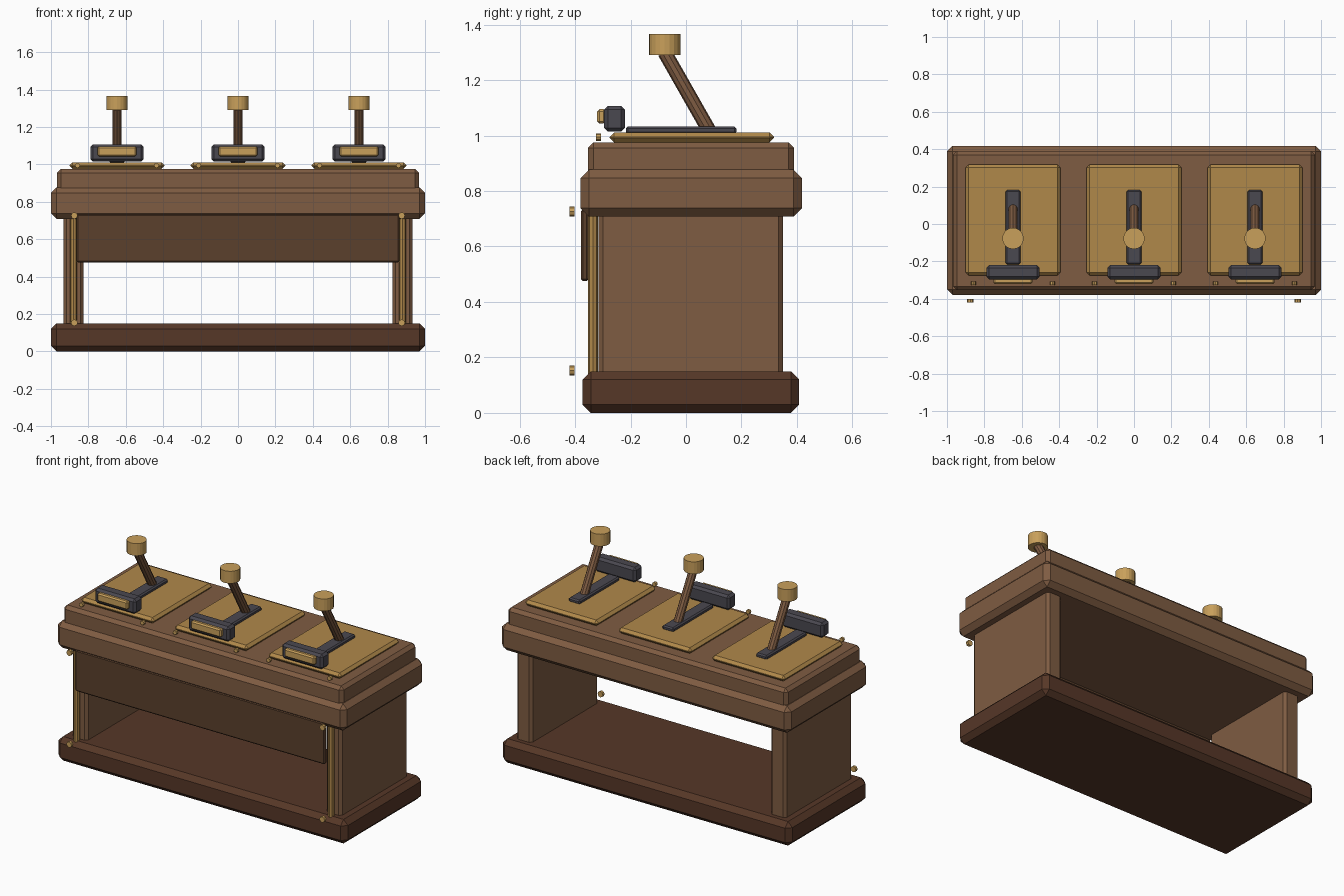
import bpy
from mathutils import Vector

cube = bpy.data.objects.get("Cube")
if cube:
    bpy.data.objects.remove(cube, do_unlink=True)


def material(name, hex_code):
    channels = [int(hex_code[i:i + 2], 16) / 255 for i in (0, 2, 4)]
    colour = [c / 12.92 if c < 0.04 else ((c + 0.055) / 1.055) ** 2.4 for c in channels] + [1]
    mat = bpy.data.materials.new(name)
    mat.use_nodes = True
    mat.diffuse_color = colour
    mat.node_tree.nodes["Principled BSDF"].inputs["Base Color"].default_value = colour
    return mat


wood = material("walnut wood", "7f5c42")
dark_wood = material("dark base wood", "563727")
panel_wood = material("dark panel wood", "5b402c")
brass = material("aged brass", "b0884a")
bright_brass = material("bright brass", "c9a05b")
iron = material("dark iron", "4a4850")


def box(name, mat, xs, ys, zs, bevel):
    """Chamfered box from its x, y and z ranges."""
    ranges = (xs, ys, zs)
    bpy.ops.mesh.primitive_cube_add(size=1, location=[(a + b) / 2 for a, b in ranges])
    obj = bpy.context.object
    obj.name = name
    obj.scale = [b - a for a, b in ranges]
    bpy.ops.object.transform_apply(location=False, rotation=False, scale=True)
    mod = obj.modifiers.new("Chamfer", "BEVEL")
    mod.width = bevel
    mod.segments = 1
    obj.data.materials.append(mat)
    return obj


def rod(name, mat, start, end, radius, sides):
    """Faceted cylinder between two points."""
    start, end = Vector(start), Vector(end)
    axis = end - start
    bpy.ops.mesh.primitive_cylinder_add(vertices=sides, radius=radius, depth=axis.length,
                                        location=(start + end) / 2,
                                        rotation=axis.to_track_quat("Z", "Y").to_euler())
    obj = bpy.context.object
    obj.name = name
    obj.data.materials.append(mat)
    return obj


# Cabinet: plinth, slab, raised top and front apron
box("base", dark_wood, (-1, 1), (-0.373, 0.408), (0, 0.15), 0.03)
box("upper_slab", wood, (-1, 1), (-0.38, 0.418), (0.708, 0.877), 0.03)
box("top_trim", wood, (-0.967, 0.967), (-0.354, 0.39), (0.84, 0.975), 0.02)
box("front_apron", panel_wood, (-0.863, 0.863), (-0.379, -0.35), (0.475, 0.735), 0.008)

# Side walls, brass corner posts and their rivets
for side, s in (("right", -1), ("left", 1)):
    box(side + "_wall", wood, sorted((0.825 * s, 0.932 * s)), (-0.315, 0.35), (0.13, 0.73), 0.016)
    rod(side + "_post", brass, (0.88 * s, -0.335, 0.14), (0.88 * s, -0.335, 0.72), 0.018, 8)
    for level, z in (("lower", 0.153), ("upper", 0.726)):
        rod(f"{side}_{level}_rivet", bright_brass, (0.875 * s, -0.42, z),
            (0.875 * s, -0.402, z), 0.018, 8)

# Three lever stations
for station, x in (("right", -0.647), ("middle", 0), ("left", 0.647)):
    box(station + "_plate", brass, (x - 0.253, x + 0.253), (-0.275, 0.317), (0.975, 1.011), 0.016)
    box(station + "_slot", iron, (x - 0.039, x + 0.039), (-0.217, 0.182), (1.005, 1.033), 0.008)
    box(station + "_label_holder", iron, (x - 0.142, x + 0.142), (-0.296, -0.22), (1.014, 1.107), 0.014)
    box(station + "_label", bright_brass, (x - 0.105, x + 0.105), (-0.32, -0.29), (1.043, 1.095), 0.008)
    rod(station + "_lever", wood, (x, 0.085, 1.015), (x, -0.077, 1.3), 0.026, 10)
    rod(station + "_knob", bright_brass, (x, -0.077, 1.29), (x, -0.077, 1.366), 0.057, 20)
    for s in (-1, 1):
        rod(station + "_plate_rivet", bright_brass, (x + 0.211 * s, -0.325, 0.994),
            (x + 0.211 * s, -0.307, 0.994), 0.013, 8)
